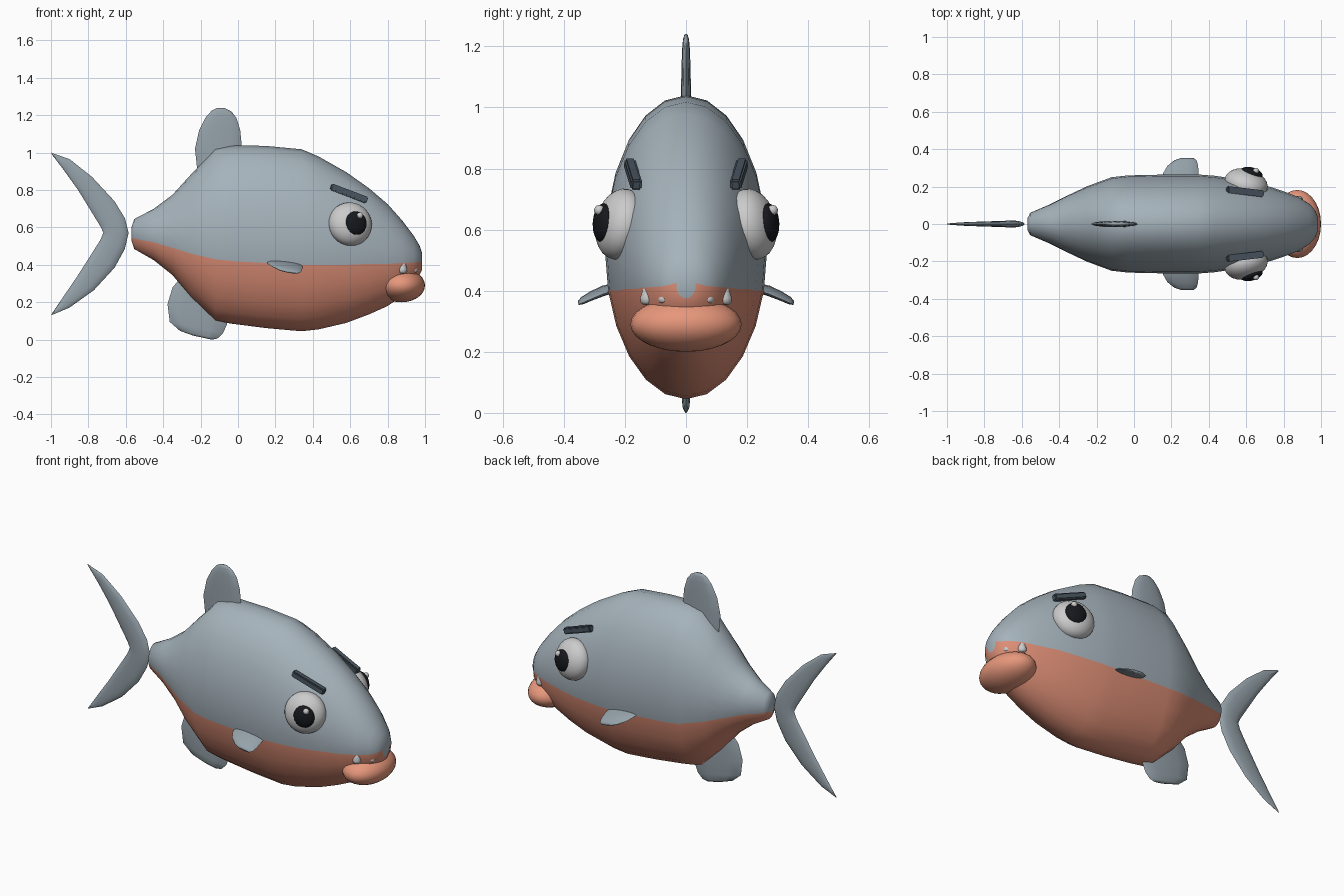
import bpy, bmesh
from math import sin, cos, pi, asin, sqrt, radians
from mathutils import Vector, Matrix

if "Cube" in bpy.data.objects:
    bpy.data.objects.remove(bpy.data.objects["Cube"])


def material(name, rgb):
    m = bpy.data.materials.new(name)
    m.diffuse_color = (*rgb, 1)
    m.use_nodes = True
    m.node_tree.nodes["Principled BSDF"].inputs["Base Color"].default_value = m.diffuse_color
    return m


GREY = material("slate_skin", (0.38, 0.45, 0.50))
FIN = material("fin_skin", (0.30, 0.36, 0.40))
BELLY = material("belly_skin", (0.72, 0.27, 0.18))
LIP = material("lip_skin", (0.80, 0.31, 0.20))
WHITE = material("eye_white", (0.66, 0.66, 0.66))
TOOTH = material("tooth", (0.62, 0.64, 0.64))
BLACK = material("pupil_black", (0.008, 0.009, 0.012))
BROW = material("brow_dark", (0.07, 0.095, 0.12))


def finish(name, bm, mats, angle=50):
    bmesh.ops.recalc_face_normals(bm, faces=bm.faces)
    me = bpy.data.meshes.new(name)
    for f in bm.faces:
        f.smooth = True
    bm.to_mesh(me)
    bm.free()
    me.set_sharp_from_angle(angle=radians(angle))
    for m in mats:
        me.materials.append(m)
    ob = bpy.data.objects.new(name, me)
    bpy.context.collection.objects.link(ob)
    return ob


def loft(name, rings, mats, mat_of=lambda i: 0, angle=50):
    bm = bmesh.new()
    rows = [[bm.verts.new(p) for p in r] for r in rings]
    n = len(rows[0])
    for a, b in zip(rows, rows[1:]):
        for i in range(n):
            j = (i + 1) % n
            f = bm.faces.new((a[i], a[j], b[j], b[i]))
            f.material_index = mat_of(i)
    bm.faces.new(rows[0])
    bm.faces.new(rows[-1])
    return finish(name, bm, mats, angle)


def fin(name, sections, normal):
    """Lens-shaped loft; each section is (edge a, edge b, half thickness)."""
    nv = Vector(normal).normalized()
    rings = []
    for a, b, t in sections:
        a, b = Vector(a), Vector(b)
        mid, half = (a + b) / 2, (b - a) / 2
        rings.append([mid + half * cos(k * pi / 6) + nv * t * sin(k * pi / 6)
                      for k in range(12)])
    return loft(name, rings, [FIN], angle=75)


def flat_fin(name, rows):
    return fin(name, [((ax, 0, az), (bx, 0, bz), t) for ax, az, bx, bz, t in rows], (0, 1, 0))


def ellipsoid(name, centre, radii, mat, rot=Matrix.Identity(4), seg=28):
    bm = bmesh.new()
    bmesh.ops.create_uvsphere(bm, u_segments=seg, v_segments=seg // 2, radius=1)
    bm.transform(Matrix.Translation(centre) @ rot @ Matrix.Diagonal((*radii, 1)))
    return finish(name, bm, [mat])


# Body: x, top z, bottom z, half width, colour border z
stations = [
    (-0.57, 0.60, 0.53, 0.03, 0.545), (-0.555, 0.645, 0.485, 0.06, 0.54),
    (-0.45, 0.70, 0.425, 0.105, 0.52), (-0.35, 0.775, 0.345, 0.155, 0.49),
    (-0.25, 0.885, 0.225, 0.202, 0.46), (-0.12, 1.022, 0.10, 0.25, 0.43),
    (-0.03, 1.04, 0.085, 0.26, 0.42), (0.15, 1.036, 0.062, 0.264, 0.41),
    (0.34, 1.018, 0.045, 0.265, 0.40), (0.43, 0.98, 0.055, 0.258, 0.40),
    (0.58, 0.895, 0.09, 0.236, 0.40), (0.70, 0.81, 0.135, 0.208, 0.405),
    (0.80, 0.725, 0.18, 0.175, 0.405), (0.88, 0.635, 0.235, 0.145, 0.41),
    (0.94, 0.555, 0.29, 0.107, 0.412), (0.97, 0.505, 0.345, 0.072, 0.415),
    (0.985, 0.46, 0.375, 0.032, 0.425)]
UP, LOW = 7, 5
rings = []
for x, zt, zb, w, border in stations:
    zc, h = (zt + zb) / 2, (zt - zb) / 2
    a0 = asin((border - zc) / h)
    up = [a0 + (pi / 2 - a0) * k / UP for k in range(UP + 1)]
    low = [-pi / 2 + (a0 + pi / 2) * k / LOW for k in range(LOW)]
    half = low + up                                   # bottom to top on +y
    angs = half + [pi - a for a in half[-2:0:-1]]     # back down on -y
    rings.append([(x, w * cos(a), zc + h * sin(a)) for a in angs])
total = 2 * (UP + LOW)
loft("body", rings, [GREY, BELLY], lambda i: 1 if i < LOW or i >= total - LOW else 0)

# Tail, back fin and belly fin
flat_fin("tail_fin", [
    (-1.0, 1.0, -0.995, 0.99, 0.003), (-0.90, 0.965, -0.93, 0.905, 0.009),
    (-0.78, 0.87, -0.855, 0.80, 0.013), (-0.66, 0.74, -0.775, 0.67, 0.016),
    (-0.605, 0.65, -0.735, 0.605, 0.018), (-0.585, 0.57, -0.72, 0.572, 0.019),
    (-0.605, 0.485, -0.735, 0.535, 0.018), (-0.66, 0.385, -0.782, 0.46, 0.016),
    (-0.77, 0.265, -0.862, 0.335, 0.013), (-0.90, 0.172, -0.935, 0.228, 0.009),
    (-1.0, 0.13, -0.995, 0.14, 0.003)])
flat_fin("back_fin", [
    (-0.215, 0.88, 0.02, 0.94, 0.018), (-0.23, 1.02, 0.02, 1.04, 0.017),
    (-0.208, 1.12, 0.012, 1.12, 0.015), (-0.172, 1.19, -0.008, 1.185, 0.013),
    (-0.14, 1.225, -0.035, 1.22, 0.010), (-0.11, 1.24, -0.07, 1.238, 0.005)])
flat_fin("belly_fin", [
    (-0.28, 0.36, -0.05, 0.20, 0.018), (-0.35, 0.28, -0.05, 0.12, 0.018),
    (-0.377, 0.19, -0.06, 0.08, 0.017), (-0.365, 0.095, -0.08, 0.035, 0.015),
    (-0.31, 0.047, -0.11, 0.006, 0.012), (-0.24, 0.022, -0.14, 0.0, 0.006)])

# Lower lip
ellipsoid("lower_lip", (0.873, 0, 0.29), (0.127, 0.182, 0.09), LIP)

for s, side in ((-1, "right"), (1, "left")):
    # Side fin
    fin(side + "_side_fin", [
        ((0.16, s * 0.20, 0.425), (0.34, s * 0.20, 0.41), 0.014),
        ((0.155, s * 0.27, 0.41), (0.345, s * 0.27, 0.39), 0.014),
        ((0.178, s * 0.31, 0.393), (0.343, s * 0.31, 0.373), 0.012),
        ((0.215, s * 0.34, 0.375), (0.335, s * 0.34, 0.36), 0.010),
        ((0.25, s * 0.352, 0.365), (0.32, s * 0.352, 0.355), 0.005)], (0, s * 0.4, 1))

    # Eye with pupil and glint
    look = Vector((0.28, s, 0.22)).normalized()
    rot = look.to_track_quat('Z', 'Y').to_matrix().to_4x4()
    eye = Vector((0.60, s * 0.215, 0.618))
    ellipsoid(side + "_eye", eye, (0.118, 0.118, 0.078), WHITE, rot)
    pupil_dir = Vector((0.30, s, 0.06)).normalized()
    prot = pupil_dir.to_track_quat('Z', 'Y').to_matrix().to_4x4()
    ellipsoid(side + "_pupil", (0.63, s * 0.272, 0.622), (0.06, 0.064, 0.03), BLACK, prot)
    ellipsoid(side + "_glint", (0.652, s * 0.284, 0.664), (0.017, 0.017, 0.017), WHITE, seg=14)

    # Eyebrow bar
    rear, front = Vector((0.497, s * 0.185, 0.818)), Vector((0.69, s * 0.162, 0.745))
    bm = bmesh.new()
    bmesh.ops.create_cube(bm, size=1)
    bmesh.ops.scale(bm, verts=bm.verts, vec=(0.036, 0.036, (front - rear).length))
    bmesh.ops.bevel(bm, geom=bm.edges[:], offset=0.006, segments=2, affect='EDGES')
    bm.transform(Matrix.Translation((rear + front) / 2)
                 @ (front - rear).to_track_quat('Z', 'Y').to_matrix().to_4x4())
    finish(side + "_eyebrow", bm, [BROW], 30)

    # Teeth: rounded tapering pegs
    for label, x, y, z0, z1, r in (("outer", 0.88, 0.127, 0.355, 0.45, 0.025),
                                   ("inner", 0.94, 0.073, 0.36, 0.425, 0.020)):
        prof = ((0, 0.6), (0.08, 0.9), (0.22, 1), (0.5, 0.72), (0.8, 0.36), (0.95, 0.16), (1, 0.05))
        loft(f"{side}_{label}_tooth", [
            [(x + r * f * cos(k * pi / 7), s * (y - 0.005 * t) + r * f * sin(k * pi / 7),
              z0 + (z1 - z0) * t) for k in range(14)] for t, f in prof], [TOOTH], angle=70)
